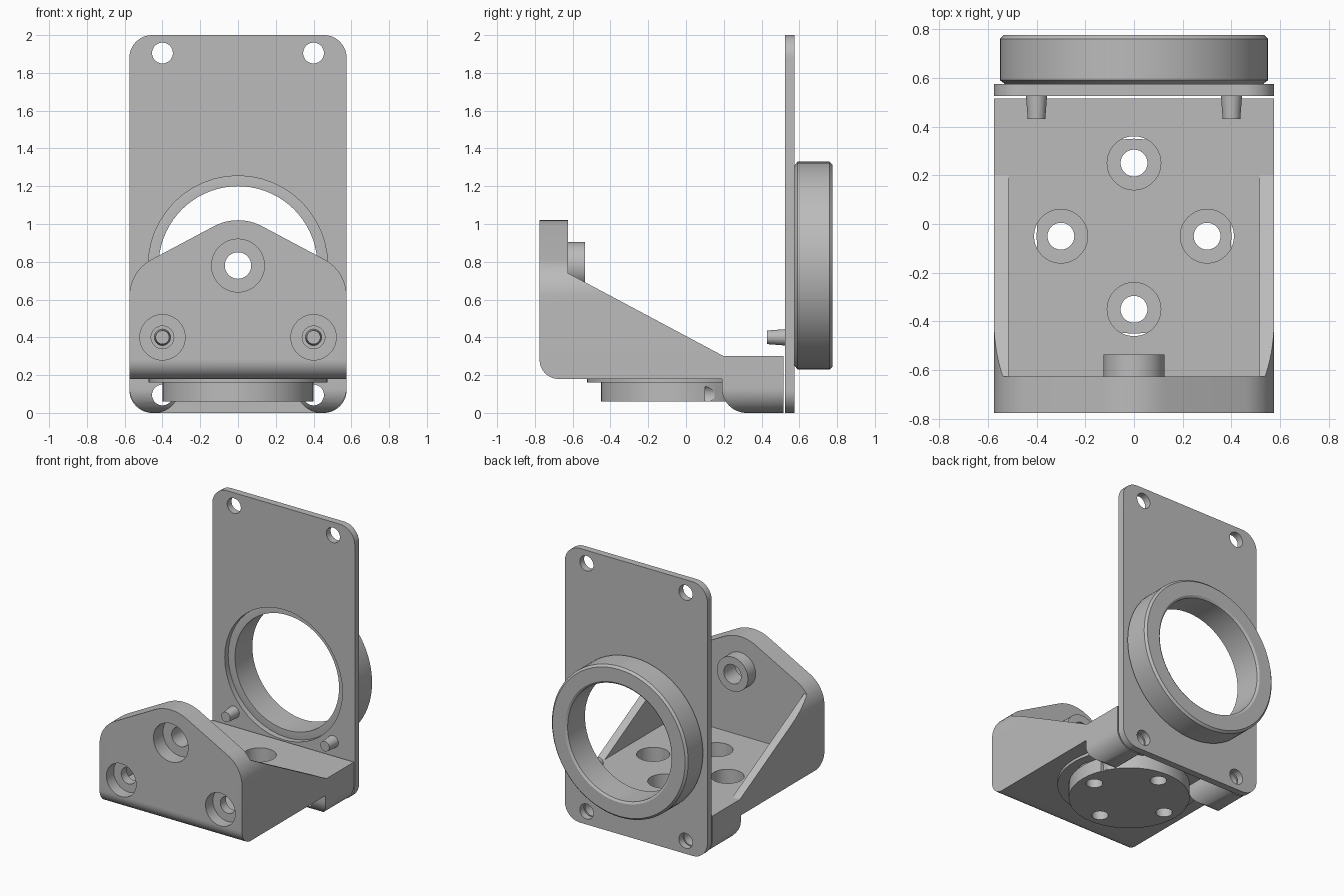
import bpy, bmesh, math
from mathutils import Vector

cube = bpy.data.objects.get("Cube")
if cube:
    bpy.data.objects.remove(cube, do_unlink=True)

grey = bpy.data.materials.new("plain grey")
grey.use_nodes = True
COLOUR = (0.5, 0.5, 0.5, 1)
grey.diffuse_color = COLOUR
grey.node_tree.nodes["Principled BSDF"].inputs["Base Color"].default_value = COLOUR

AXES = {"x": lambda u, v, t: (t, u, v),
        "y": lambda u, v, t: (u, t, v),
        "z": lambda u, v, t: (u, v, t)}


def finish(name, bm):
    bmesh.ops.recalc_face_normals(bm, faces=bm.faces)
    mesh = bpy.data.meshes.new(name)
    bm.to_mesh(mesh)
    bm.free()
    mesh.materials.append(grey)
    obj = bpy.data.objects.new(name, mesh)
    bpy.context.collection.objects.link(obj)
    return obj


def loft(name, rings):
    """Solid through a list of equal-length rings of points."""
    bm = bmesh.new()
    loops = [[bm.verts.new(p) for p in ring] for ring in rings]
    n = len(loops[0])
    for a, b in zip(loops, loops[1:]):
        for i in range(n):
            j = (i + 1) % n
            bm.faces.new((a[i], a[j], b[j], b[i]))
    bm.faces.new(loops[0])
    bm.faces.new(loops[-1])
    return finish(name, bm)


def rounded(corners, steps=10):
    """Polygon from (u, v, radius) corners, with arcs where radius > 0."""
    out = []
    for i, (u, v, r) in enumerate(corners):
        p = Vector((u, v))
        if r == 0:
            out.append(p)
            continue
        d1 = (Vector(corners[i - 1][:2]) - p).normalized()
        d2 = (Vector(corners[(i + 1) % len(corners)][:2]) - p).normalized()
        half = d1.angle(d2) / 2
        centre = p + (d1 + d2).normalized() * r / math.sin(half)
        start = p + d1 * r / math.tan(half) - centre
        end = p + d2 * r / math.tan(half) - centre
        for k in range(steps + 1):
            f = k / steps
            out.append(centre + start.lerp(end, f).normalized() * r)
    return out


def prism(name, axis, corners, t0, t1):
    pts = rounded(corners)
    return loft(name, [[AXES[axis](p.x, p.y, t) for p in pts] for t in (t0, t1)])


def cylinder(name, axis, u, v, r0, t0, t1, r1=None, sides=48):
    ends = ((r0, t0), (r0 if r1 is None else r1, t1))
    ang = [math.tau * i / sides for i in range(sides)]
    return loft(name, [[AXES[axis](u + r * math.cos(a), v + r * math.sin(a), t)
                        for a in ang] for r, t in ends])


def combine(obj, tool, operation):
    """Apply a boolean and discard the tool."""
    mod = obj.modifiers.new("boolean", "BOOLEAN")
    mod.operation, mod.solver, mod.object = operation, "EXACT", tool
    graph = bpy.context.evaluated_depsgraph_get()
    mesh = bpy.data.meshes.new_from_object(obj.evaluated_get(graph))
    obj.modifiers.clear()
    obj.data = mesh
    bpy.data.objects.remove(tool, do_unlink=True)


def drill(obj, axis, u, v, r, t0, t1):
    combine(obj, cylinder("cutter", axis, u, v, r, t0, t1), "DIFFERENCE")


# Bracket: side silhouette crossed with the front silhouette
W, FRONT, BACK = 0.575, -0.775, 0.515
bracket = prism("bracket", "x", [
    (FRONT, 0.18, 0.1), (FRONT, 1.2, 0), (-0.625, 1.2, 0), (-0.625, 0.74, 0),
    (0.2, 0.3, 0), (BACK, 0.3, 0), (BACK, 0.18, 0)], -0.7, 0.7)
combine(bracket, prism("front_shape", "y", [
    (-W, 0.1, 0), (W, 0.1, 0), (W, 0.75, 0.22), (0, 1.056, 0.27),
    (-W, 0.75, 0.22)], -1, 1), "INTERSECT")
combine(bracket, prism("cavity", "z", [
    (-0.515, -0.625, 0), (0.515, -0.625, 0), (0.515, 0.7, 0), (-0.515, 0.7, 0)],
    0.3, 1.3), "DIFFERENCE")

# Rounded feet at the back corners
for s in (-1, 1):
    foot = prism("foot", "x", [(0.19, 0, 0.13), (BACK, 0, 0), (BACK, 0.29, 0),
                               (0.19, 0.29, 0)], -0.7, 0.7)
    combine(foot, prism("foot_shape", "y", [
        (s * 0.31, 0, 0.13), (s * W, 0, 0.13), (s * W, 0.5, 0),
        (s * 0.31, 0.5, 0)], 0, 1), "INTERSECT")
    combine(bracket, foot, "UNION")

# Round mounting pad with a thin flange below, and a boss behind the front wall
HUB = -0.05
combine(bracket, cylinder("flange", "z", 0, HUB, 0.475, 0.16, 0.2), "UNION")
combine(bracket, cylinder("pad", "z", 0, HUB, 0.4, 0.06, 0.22), "UNION")
combine(bracket, cylinder("boss", "y", 0, 0.78, 0.125, -0.7, -0.535), "UNION")

# Counterbored holes in the floor
for dx, dy in ((0.3, 0), (-0.3, 0), (0, 0.3), (0, -0.3)):
    drill(bracket, "z", dx, HUB + dy, 0.11, 0.16, 0.5)
    drill(bracket, "z", dx, HUB + dy, 0.055, 0, 0.5)

# Counterbored holes in the front wall, and screw holes through the feet
drill(bracket, "y", 0, 0.78, 0.14, -1, -0.665)
drill(bracket, "y", 0, 0.78, 0.07, -1, -0.4)
for s in (-1, 1):
    drill(bracket, "y", s * 0.4, 0.4, 0.12, -1, -0.69)
    drill(bracket, "y", s * 0.4, 0.4, 0.06, -1, -0.5)
    drill(bracket, "y", s * 0.4, 0.095, 0.055, 0.1, 0.6)

# Upright back plate with corner holes, ring opening and locating pegs
plate = prism("back_plate", "y", [
    (-W, 0, 0.12), (W, 0, 0.12), (W, 2, 0.12), (-W, 2, 0.12)], 0.525, 0.575)
drill(plate, "y", 0, 0.78, 0.475, 0.4, 0.7)
for s in (-1, 1):
    for z in (0.095, 1.905):
        drill(plate, "y", s * 0.4, z, 0.055, 0.4, 0.7)
    combine(plate, cylinder("peg", "y", s * 0.4, 0.4, 0.036, 0.43, 0.55, 0.045), "UNION")

# Ring collar behind the plate, turned from a chamfered section
section = [(0.42, 0.565), (0.5, 0.565), (0.53, 0.575), (0.55, 0.59), (0.55, 0.76),
           (0.535, 0.775), (0.435, 0.775), (0.42, 0.765)]
bm = bmesh.new()
SIDES = 72
rings = []
for i in range(SIDES):
    a = math.tau * i / SIDES
    rings.append([bm.verts.new((r * math.cos(a), y, 0.78 + r * math.sin(a)))
                  for r, y in section])
for i in range(SIDES):
    a, b = rings[i], rings[(i + 1) % SIDES]
    for j in range(len(section)):
        k = (j + 1) % len(section)
        bm.faces.new((a[j], a[k], b[k], b[j]))
collar = finish("ring_collar", bm)

# Smooth shading with sharp edges kept
bpy.ops.object.select_all(action="DESELECT")
for obj in (bracket, plate, collar):
    obj.select_set(True)
bpy.context.view_layer.objects.active = bracket
bpy.ops.object.shade_smooth_by_angle(angle=math.radians(25))
